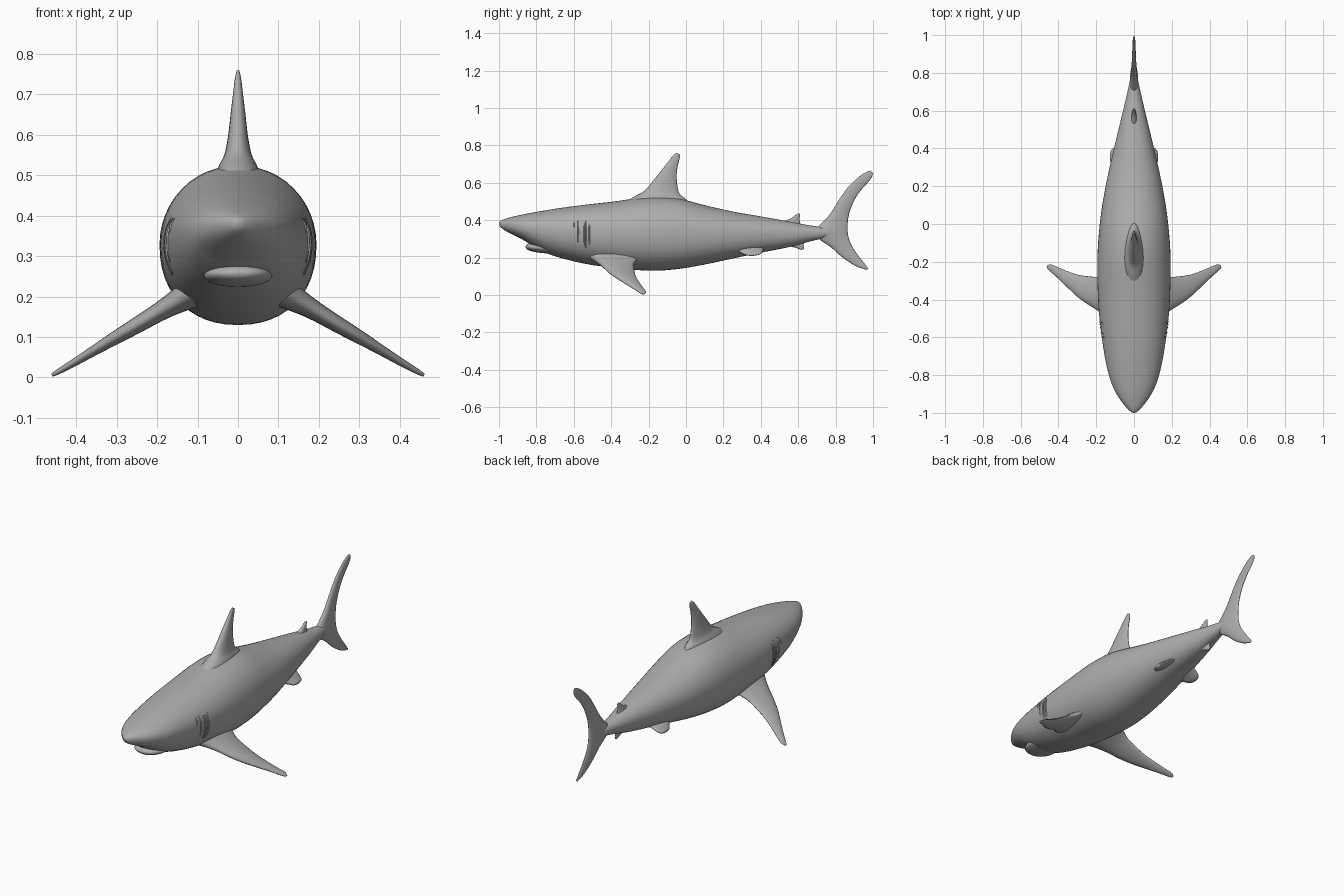
import bpy, bmesh, math
from mathutils import Vector

grey = bpy.data.materials.new("shark grey")
grey.diffuse_color = (0.42, 0.42, 0.42, 1)


def smooth_rows(rows, steps=5):
    """Catmull-Rom interpolation between rows of numbers."""
    out = []
    for i in range(len(rows) - 1):
        p0, p1 = rows[max(i - 1, 0)], rows[i]
        p2, p3 = rows[i + 1], rows[min(i + 2, len(rows) - 1)]
        for k in range(steps):
            t = k / steps
            out.append(tuple(0.5 * (2 * b + (c - a) * t + (2 * a - 5 * b + 4 * c - d) * t * t
                                    + (3 * b - a - 3 * c + d) * t ** 3)
                             for a, b, c, d in zip(p0, p1, p2, p3)))
    out.append(tuple(rows[-1]))
    return out


def loft(name, rings, mirror=False):
    """Skin closed rings of points, capped at both ends."""
    bm = bmesh.new()
    loops = [[bm.verts.new(p) for p in ring] for ring in rings]
    n = len(loops[0])
    for a, b in zip(loops, loops[1:]):
        for i in range(n):
            j = (i + 1) % n
            bm.faces.new((a[i], a[j], b[j], b[i]))
    bm.faces.new(loops[0])
    bm.faces.new(loops[-1])
    bmesh.ops.recalc_face_normals(bm, faces=bm.faces)
    for f in bm.faces:
        f.smooth = True
    me = bpy.data.meshes.new(name)
    bm.to_mesh(me)
    bm.free()
    me.materials.append(grey)
    ob = bpy.data.objects.new(name, me)
    bpy.context.collection.objects.link(ob)
    if mirror:
        ob.modifiers.new("mirror", 'MIRROR')
    return ob


def fin(name, rows, normal=(1, 0, 0), mirror=False, sides=24):
    """Rows: leading point xyz, trailing point xyz, half thickness."""
    nrm = Vector(normal).normalized()
    rings = []
    for r in smooth_rows(rows):
        lead, trail, h = Vector(r[:3]), Vector(r[3:6]), r[6]
        ring = []
        for i in range(sides):
            a = 2 * math.pi * i / sides
            s = (1 - math.cos(a)) / 2
            ring.append(lead.lerp(trail, s) + nrm * h * math.sin(a) * (1.2 - 0.45 * s))
        rings.append(ring)
    return loft(name, rings, mirror)


def mid_fin(name, rows):
    """Fin on the centre plane. Rows: lead y, z, trail y, z, half thickness."""
    return fin(name, [(0, a, b, 0, c, d, h) for a, b, c, d, h in rows])


# Body stations: y, half width, top z, widest z, bottom z
body_rows = smooth_rows([
    (-1.0, .004, .386, .382, .378), (-.992, .019, .397, .38, .363),
    (-.965, .046, .408, .378, .343), (-.92, .08, .420, .373, .320),
    (-.87, .108, .431, .366, .294), (-.80, .133, .444, .358, .250),
    (-.70, .155, .461, .348, .207), (-.55, .177, .481, .338, .169),
    (-.40, .190, .498, .332, .147), (-.20, .194, .523, .328, .130),
    (-.05, .186, .517, .328, .138), (.10, .168, .480, .325, .163),
    (.25, .140, .446, .325, .195), (.40, .106, .420, .325, .226),
    (.55, .070, .393, .327, .256), (.65, .046, .374, .330, .283),
    (.72, .030, .364, .332, .300), (.82, .010, .345, .335, .325)])


def body_point(row, a):
    y, w, top, mid, bot = row
    c, s = math.cos(a), math.sin(a)
    e = 0.98 if s >= 0 else 0.9
    z = (top - mid if s >= 0 else mid - bot) * math.copysign(abs(s) ** e, s)
    return (w * math.copysign(abs(c) ** e, c), y, mid + z)


loft("body", [[body_point(r, 2 * math.pi * i / 48) for i in range(48)] for r in body_rows])

# Lower jaw, set back under the snout
jaw = []
for i in range(17):
    t = math.pi * (0.01 + 0.98 * i / 16)
    k = math.sin(t) ** 0.8
    y, zc = -.755 - .103 * math.cos(t), .258 - .012 * (1 - math.cos(t)) / 2
    jaw.append([(.085 * k * math.cos(a), y, zc + .029 * k * math.sin(a))
                for a in [2 * math.pi * j / 24 for j in range(24)]])
loft("lower_jaw", jaw)

# Gill slits, thin ridges following the flank
for y, lo, hi in [(-.60, .12, .40), (-.575, -.3, .40), (-.547, -.46, .38),
                  (-.532, -.48, .40), (-.517, -.46, .38)]:
    row = min(body_rows, key=lambda r: abs(r[1 - 1] - y))
    k = body_rows.index(row)
    other = body_rows[k + 1] if y > row[0] else body_rows[k - 1]
    f = (y - row[0]) / (other[0] - row[0])
    row = [p + (q - p) * f for p, q in zip(row, other)]
    pts = [body_point(row, lo + (hi - lo) * i / 6) for i in range(7)]
    fin("gill", [(x, yy - .004, z, x, yy + .004, z, .004 * math.sin(math.pi * (i + .3) / 6.6))
                 for i, (x, yy, z) in enumerate(pts)], mirror=True, sides=8)

# Main dorsal fin
mid_fin("dorsal_fin", [
    (-.34, .49, .02, .48, .060), (-.275, .527, -.002, .514, .048),
    (-.222, .557, -.034, .54, .034), (-.185, .60, -.046, .585, .025),
    (-.145, .65, -.050, .64, .019), (-.105, .70, -.044, .69, .013),
    (-.072, .742, -.034, .73, .008), (-.052, .760, -.033, .752, .004)])

# Small rear fins
mid_fin("second_dorsal_fin", [
    (.49, .375, .62, .365, .020), (.53, .396, .610, .388, .013),
    (.565, .412, .606, .408, .009), (.59, .431, .609, .425, .006),
    (.599, .436, .608, .434, .003)])
mid_fin("anal_fin", [
    (.50, .285, .645, .30, .020), (.545, .263, .632, .28, .013),
    (.58, .254, .629, .264, .009), (.606, .245, .631, .25, .006),
    (.616, .241, .627, .243, .003)])

# Tail fin, lower tip to upper tip
mid_fin("tail_fin", [
    (.965, .134, .974, .141, .004), (.905, .156, .957, .165, .008),
    (.835, .202, .920, .212, .011), (.775, .255, .887, .262, .014),
    (.715, .296, .869, .31, .018), (.68, .335, .864, .35, .022),
    (.715, .373, .866, .40, .018), (.768, .430, .876, .448, .015),
    (.820, .512, .902, .51, .012), (.870, .580, .937, .562, .010),
    (.930, .636, .975, .604, .008), (.968, .659, .995, .632, .006),
    (.987, .665, .999, .652, .003)])

# Pectoral fins
fin("pectoral_fin", [
    (.09, -.55, .223, .09, -.22, .223, .045), (.14, -.50, .194, .14, -.258, .194, .032),
    (.19, -.46, .165, .19, -.279, .165, .024), (.25, -.422, .129, .25, -.276, .129, .020),
    (.30, -.385, .100, .30, -.268, .100, .017), (.35, -.338, .070, .35, -.251, .070, .013),
    (.40, -.290, .040, .40, -.230, .040, .010), (.44, -.254, .016, .44, -.214, .018, .007),
    (.46, -.235, .005, .46, -.220, .006, .004)], (.5, 0, .86), mirror=True)

# Pelvic fins
fin("pelvic_fin", [
    (.05, .23, .258, .05, .42, .258, .022), (.085, .27, .239, .085, .412, .239, .017),
    (.105, .296, .226, .105, .406, .226, .013), (.120, .318, .217, .120, .392, .217, .009),
    (.126, .338, .213, .126, .372, .213, .004)], (.5, 0, .86), mirror=True)
